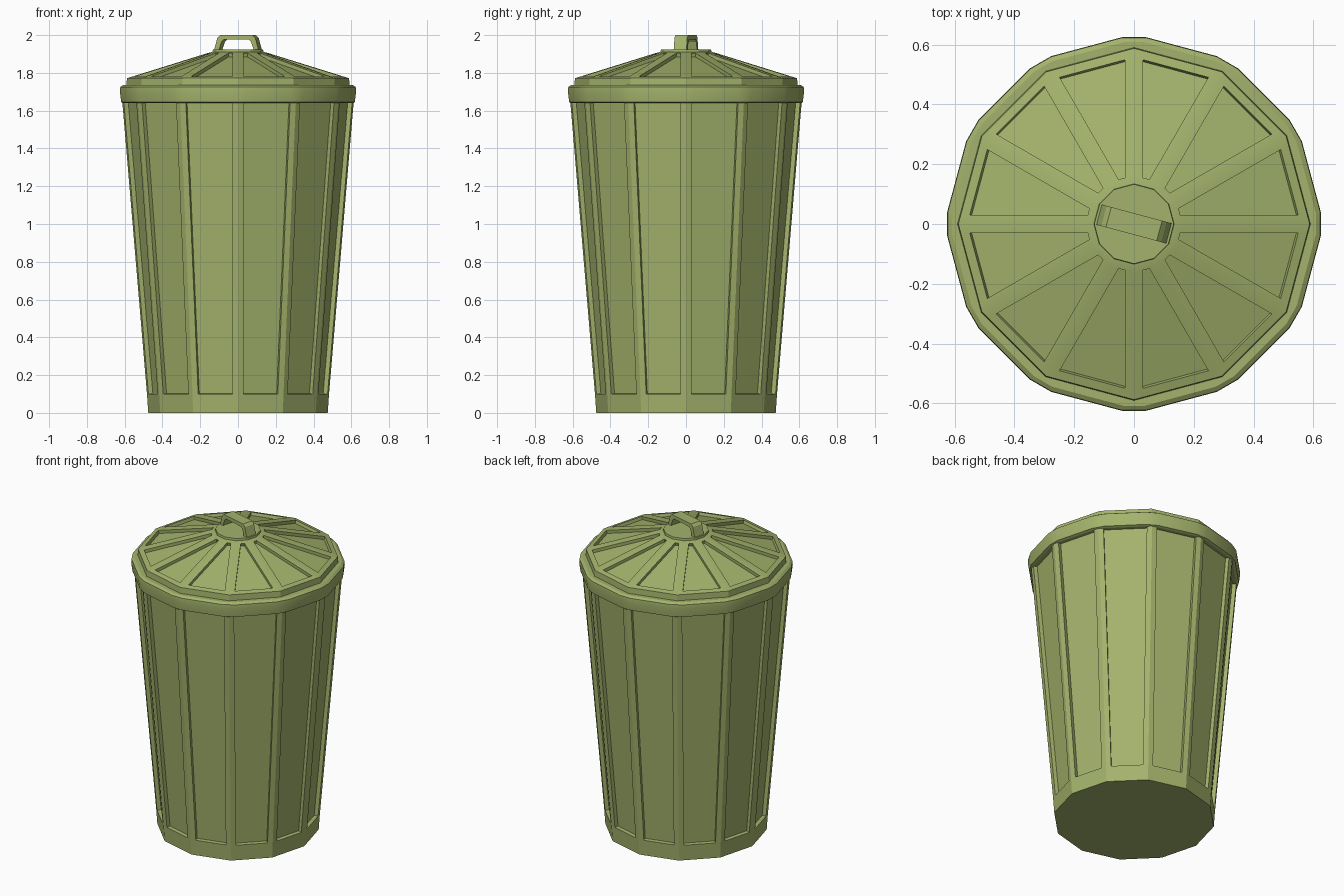
import bpy, bmesh, math
from mathutils import Vector

if "Cube" in bpy.data.objects:
    bpy.data.objects.remove(bpy.data.objects["Cube"])

SIDES = 12

green = bpy.data.materials.new("olive green")
green.diffuse_color = (0.37, 0.45, 0.15, 1)
green.use_nodes = True
green.node_tree.nodes["Principled BSDF"].inputs["Base Color"].default_value = green.diffuse_color


def finish(name, bm):
    bmesh.ops.remove_doubles(bm, verts=bm.verts, dist=1e-5)
    bmesh.ops.recalc_face_normals(bm, faces=bm.faces)
    me = bpy.data.meshes.new(name)
    bm.to_mesh(me)
    bm.free()
    me.materials.append(green)
    ob = bpy.data.objects.new(name, me)
    bpy.context.collection.objects.link(ob)
    bpy.ops.object.select_all(action='DESELECT')
    ob.select_set(True)
    bpy.context.view_layer.objects.active = ob
    bpy.ops.object.shade_smooth_by_angle(angle=math.radians(20))
    return ob


def ring(bm, radius, z, rib, cut):
    """Twelve-sided ring; each corner has a rib point either side, cut flattens the corner."""
    corner = [Vector((radius * math.cos(k * math.tau / SIDES),
                      radius * math.sin(k * math.tau / SIDES), z)) for k in range(SIDES)]
    pts = []
    for k, c in enumerate(corner):
        before = c + (corner[k - 1] - c).normalized() * rib
        after = c + (corner[(k + 1) % SIDES] - c).normalized() * rib
        pts += [before, (before + after) / 2 if cut else c, after]
    return [bm.verts.new(p) for p in pts]


def panelled(name, profile, panel_row, depth):
    """Stack of rings; the side panels in one row are sunk between ribs."""
    bm = bmesh.new()
    rings = [ring(bm, *row) for row in profile]
    n = SIDES * 3
    panels = []
    for r in range(len(rings) - 1):
        a, b = rings[r], rings[r + 1]
        for i in range(n):
            j = (i + 1) % n
            f = bm.faces.new((a[i], a[j], b[j], b[i]))
            if r == panel_row and i % 3 == 2:
                panels.append(f)
    bm.faces.new(rings[0][::-1])
    bm.faces.new(rings[-1])
    bm.normal_update()
    bmesh.ops.inset_individual(bm, faces=panels, thickness=0.0005, depth=-depth)
    return finish(name, bm)


RIB = 0.031

# Tapered can with sunken panels and a rolled rim with flattened corners
panelled("can_body", [
    (0.475, 0.0, RIB, False),
    (0.482, 0.10, RIB, False),
    (0.612, 1.64, RIB, False),
    (0.628, 1.645, 0.038, True),
    (0.636, 1.70, 0.042, True),
    (0.634, 1.725, 0.042, True),
    (0.618, 1.735, 0.036, True),
    (0.56, 1.735, RIB, False)], 1, 0.024)

# Shallow cone lid with sunken panels
panelled("lid", [
    (0.591, 1.73, RIB, False),
    (0.588, 1.772, RIB, False),
    (0.568, 1.778, RIB, False),
    (0.558, 1.781, RIB, False),
    (0.163, 1.904, RIB, False),
    (0.125, 1.914, RIB, False)], 3, 0.02)

# Small disc under the handle
bm = bmesh.new()
bmesh.ops.create_cone(bm, cap_ends=True, segments=SIDES, radius1=0.135, radius2=0.133, depth=0.018)
for v in bm.verts:
    v.co.z += 1.916
# align corners with the lid
bm.verts.ensure_lookup_table()
finish("lid_hub", bm)

# Arched handle, one profile extruded across its width, turned on the lid
outer = [(0.122, 1.92), (0.104, 1.985), (0.088, 2.0)]
inner = [(0.096, 1.92), (0.081, 1.964), (0.070, 1.976)]
outer += [(-x, z) for x, z in outer[::-1]]
inner += [(-x, z) for x, z in inner[::-1]]
turn = math.radians(-15)
bm = bmesh.new()


def handle_vert(p, y):
    x, z = p
    return bm.verts.new((x * math.cos(turn) - y * math.sin(turn),
                         x * math.sin(turn) + y * math.cos(turn), z))


o, i = ([[handle_vert(p, y) for p in pts] for y in (-0.035, 0.035)] for pts in (outer, inner))
for k in range(len(outer) - 1):
    bm.faces.new((o[0][k], o[0][k + 1], o[1][k + 1], o[1][k]))
    bm.faces.new((i[0][k], i[1][k], i[1][k + 1], i[0][k + 1]))
    for s in (0, 1):
        bm.faces.new((o[s][k], i[s][k], i[s][k + 1], o[s][k + 1]))
for k in (0, -1):
    bm.faces.new((o[0][k], o[1][k], i[1][k], i[0][k]))
finish("lid_handle", bm)
